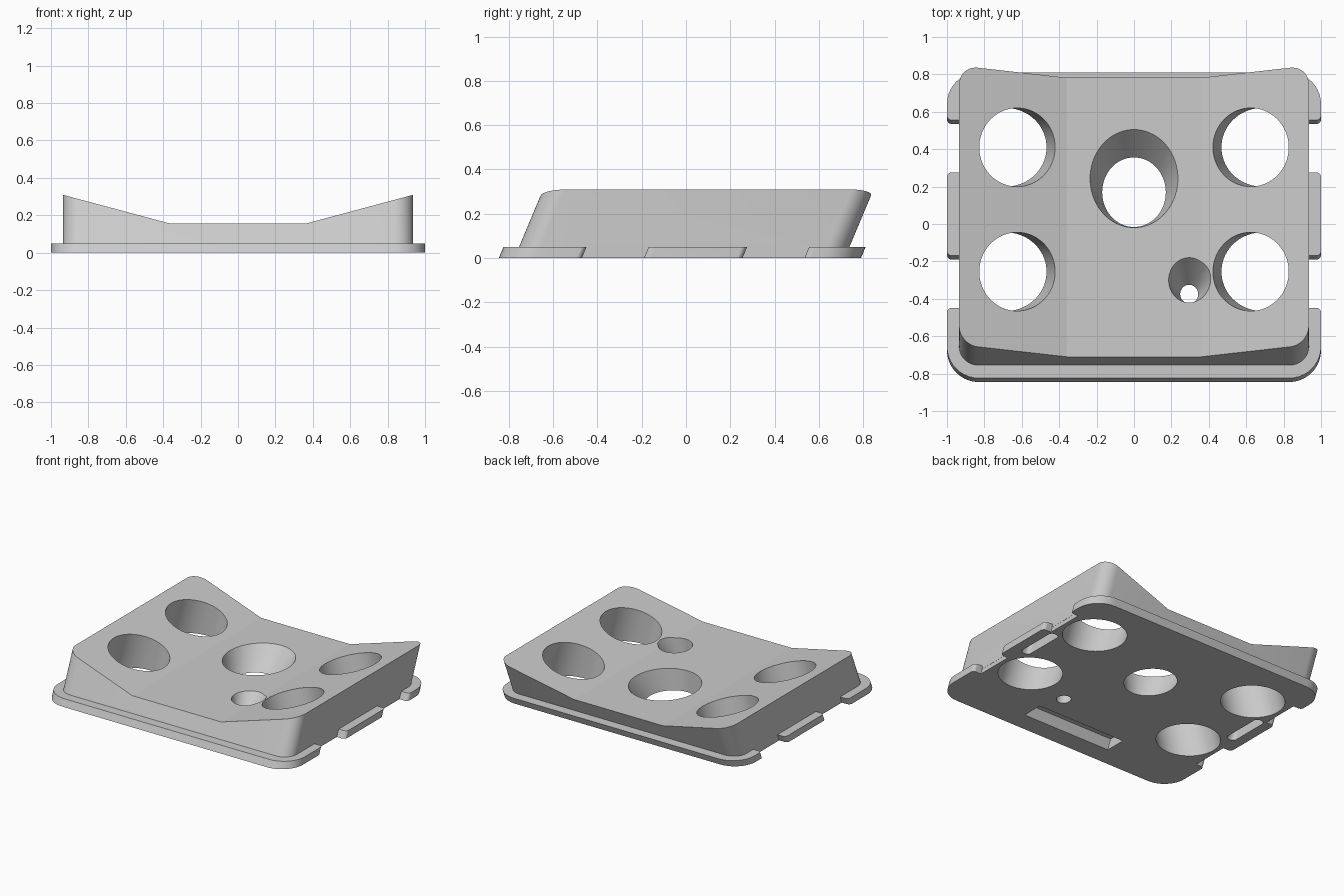
import bpy, bmesh, math
from mathutils import Vector

if "Cube" in bpy.data.objects:
    bpy.data.objects.remove(bpy.data.objects["Cube"], do_unlink=True)

LEAN = 0.42                          # backward lean of every wall
RISE = math.tan(math.radians(15))    # slope of the raised sides

grey = bpy.data.materials.new("light_grey")
grey.use_nodes = True
grey.diffuse_color = (0.6, 0.6, 0.6, 1)
grey.node_tree.nodes["Principled BSDF"].inputs["Base Color"].default_value = (0.6, 0.6, 0.6, 1)


def loft(name, lower, upper):
    """Closed solid between two matching rings of points."""
    bm = bmesh.new()
    a = [bm.verts.new(p) for p in lower]
    b = [bm.verts.new(p) for p in upper]
    bm.faces.new(a[::-1])
    bm.faces.new(b)
    for i in range(len(a)):
        j = (i + 1) % len(a)
        bm.faces.new((a[i], a[j], b[j], b[i]))
    bmesh.ops.recalc_face_normals(bm, faces=bm.faces)
    mesh = bpy.data.meshes.new(name)
    bm.to_mesh(mesh)
    bm.free()
    mesh.materials.append(grey)
    ob = bpy.data.objects.new(name, mesh)
    bpy.context.collection.objects.link(ob)
    return ob


def rounded(corners, steps=10):
    """Outline from (x, y, radius) right-angle corners."""
    out = []
    for i, (x, y, r) in enumerate(corners):
        p = Vector((x, y))
        if r == 0:
            out.append(p)
            continue
        u = (Vector(corners[i - 1][:2]) - p).normalized()
        v = (Vector(corners[(i + 1) % len(corners)][:2]) - p).normalized()
        for s in range(steps + 1):
            t = math.pi / 2 * s / steps
            out.append(p + r * (u * (1 - math.sin(t)) + v * (1 - math.cos(t))))
    return out


def leaning_prism(name, corners, z0, z1):
    pts = rounded(corners)
    return loft(name, *[[(p.x, p.y + LEAN * z, z) for p in pts] for z in (z0, z1)])


def mirrored(half):
    return half + [(-x, y, r) for x, y, r in reversed(half)]


def box(x0, x1, y0, y1, r):
    return [(x0, y0, r), (x1, y0, r), (x1, y1, r), (x0, y1, r)]


def hole(name, base, top, z_top, z0=-0.05, z1=0.36, n=72):
    """Slanted or tapered hole; base and top are (x, y, radius x, radius y)."""
    rings = []
    for z in (z0, z1):
        x, y, rx, ry = [a + (b - a) * z / z_top for a, b in zip(base, top)]
        rings.append([(x + rx * math.cos(math.tau * i / n),
                       y + ry * math.sin(math.tau * i / n), z) for i in range(n)])
    return loft(name, *rings)


def combine(target, other, operation):
    m = target.modifiers.new("combine", 'BOOLEAN')
    m.operation, m.object, m.solver = operation, other, 'EXACT'
    other.hide_render = True
    bpy.context.view_layer.objects.active = target
    bpy.ops.object.modifier_apply(modifier=m.name)
    bpy.data.objects.remove(other, do_unlink=True)


# Leaning block with a dished top
plate = leaning_prism("mounting_plate", box(-0.935, 0.935, -0.775, 0.717, 0.1), 0.03, 0.4)
edge = 0.155 + RISE * (1.2 - 0.36)
dish = [(-0.36, 0.155), (0.36, 0.155), (1.2, edge), (1.2, 0.6), (-1.2, 0.6), (-1.2, edge)]
combine(plate, loft("dish_cutter", *[[(x, y, z) for x, z in dish] for y in (-1.5, 1.5)]),
        'DIFFERENCE')

# Base flange with notched sides
side = 0.934
flange = [(1, -0.845, 0.17), (1, -0.47, 0.025), (side, -0.47, 0), (side, -0.19, 0),
          (1, -0.19, 0.025), (1, 0.255, 0.025), (side, 0.255, 0), (side, 0.535, 0),
          (1, 0.535, 0.025), (1, 0.79, 0.17)]
combine(plate, leaning_prism("flange", mirrored(flange), 0, 0.05), 'UNION')

# Through holes: four square to the raised sides, two tapered in the middle
cutters = []
for s in (-1, 1):
    for y in (0.41, -0.255):
        r = 0.21
        rx = r / math.cos(math.atan(RISE))
        cutters.append(hole("side_hole", (s * 0.685, y, rx, r),
                            (s * (0.685 - RISE), y, rx, r), 1))
cutters.append(hole("centre_hole", (0, 0.17, 0.17, 0.186), (0, 0.243, 0.235, 0.262), 0.155))
cutters.append(hole("small_hole", (0.295, -0.375, 0.048, 0.05),
                    (0.295, -0.30, 0.11, 0.12), 0.155))

# Blind pockets in the underside
cutters.append(leaning_prism("front_pocket", box(-0.36, 0.36, -0.70, -0.545, 0), -0.05, 0.07))
for s in (-1, 1):
    x = s * 0.89
    cutters.append(leaning_prism("side_slot", box(x - 0.036, x + 0.036, -0.075, 0.25, 0.03),
                                 -0.05, 0.12))
for c in cutters:
    combine(plate, c, 'DIFFERENCE')

# Smooth walls with crisp edges
bpy.ops.object.select_all(action='DESELECT')
plate.select_set(True)
bpy.context.view_layer.objects.active = plate
bpy.ops.object.shade_smooth_by_angle(angle=math.radians(14))
